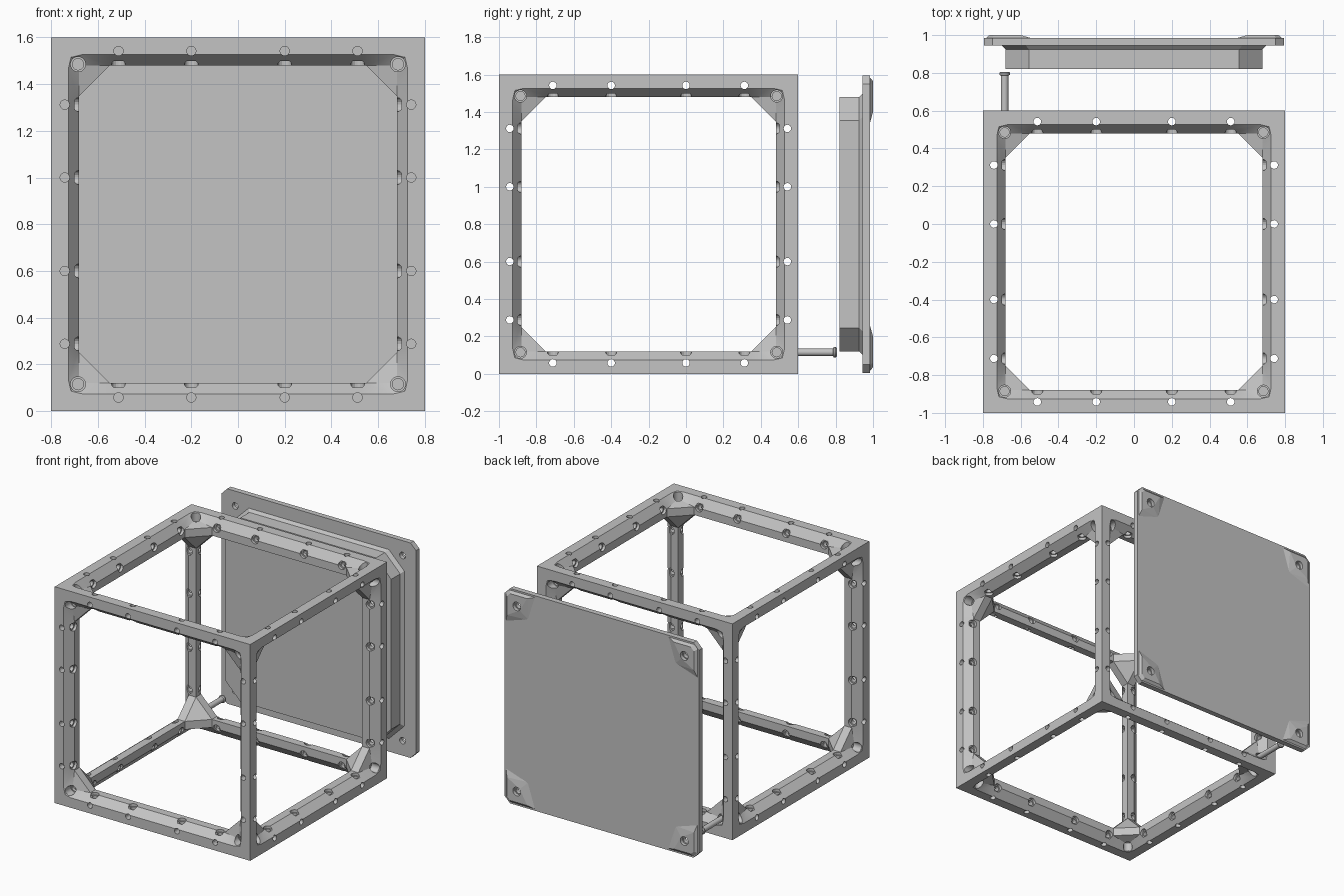
import bpy, bmesh, math
from mathutils import Vector

if "Cube" in bpy.data.objects:
    bpy.data.objects.remove(bpy.data.objects["Cube"])

CENTRE = Vector((0, -0.2, 0.8))      # middle of the open cube frame
grey = bpy.data.materials.new("light_grey")
grey.diffuse_color = (0.55, 0.55, 0.55, 1)
grey.use_nodes = True
grey.node_tree.nodes["Principled BSDF"].inputs["Base Color"].default_value = grey.diffuse_color


def pt(a, b, c, k):
    """Point with c along axis k, a and b along the following two axes."""
    v = Vector((0, 0, 0))
    v[k], v[(k + 1) % 3], v[(k + 2) % 3] = c, a, b
    return v


def hull(bm, pts):
    verts = [bm.verts.new(p) for p in pts]
    r = bmesh.ops.convex_hull(bm, input=verts)
    loose = [v for v in verts if v.is_valid and not v.link_faces]
    bmesh.ops.delete(bm, geom=loose, context='VERTS')


def lathe(bm, a, b, k, rings, n=24):
    """Closed turned solid along axis k; rings are (position, radius)."""
    loops = []
    for c, r in rings:
        loops.append([bm.verts.new(pt(a + r * math.cos(t * math.tau / n),
                                      b + r * math.sin(t * math.tau / n), c, k)) for t in range(n)])
    for p, q in zip(loops, loops[1:]):
        for i in range(n):
            j = (i + 1) % n
            bm.faces.new((p[i], p[j], q[j], q[i]))
    bm.faces.new(loops[0])
    bm.faces.new(loops[-1])


def octagon(h, cut, c, k):
    """Square of half-width h with its corners cut off, at c on axis k."""
    m = h - cut
    return [pt(x * s, y * t, c, k) for s in (1, -1) for t in (1, -1) for x, y in ((h, m), (m, h))]


def square(h, c, k):
    return [pt(h * s, h * t, c, k) for s in (1, -1) for t in (1, -1)]


def make(name, build, helper=False):
    bm = bmesh.new()
    build(bm)
    bmesh.ops.recalc_face_normals(bm, faces=bm.faces[:])
    me = bpy.data.meshes.new(name)
    bm.to_mesh(me)
    bm.free()
    me.materials.append(grey)
    ob = bpy.data.objects.new(name, me)
    ob.location = CENTRE
    ob.hide_render = helper
    bpy.context.collection.objects.link(ob)
    return ob


def cut(ob, cutters):
    """Subtract cutters from ob and bake the result."""
    for c in cutters:
        m = ob.modifiers.new("cut", 'BOOLEAN')
        m.operation, m.solver, m.object = 'DIFFERENCE', 'EXACT', c
    bpy.context.view_layer.update()
    dg = bpy.context.evaluated_depsgraph_get()
    me = bpy.data.meshes.new_from_object(ob.evaluated_get(dg))
    ob.modifiers.clear()
    ob.data = me


def smooth(ob, angle=16):
    ob.data.polygons.foreach_set("use_smooth", [True] * len(ob.data.polygons))
    ob.data.set_sharp_from_angle(angle=math.radians(angle))


S = (1, -1)
IN, OUT, GUS, PIN, BOLT = 0.68, 0.8, 0.13, 0.742, 0.685

# --- cube frame: solid block, hollow inside, window in every side ---
frame = make("cube_frame", lambda bm: hull(bm, square(OUT, OUT, 0) + square(OUT, -OUT, 0)))


def cavity(bm):
    # inner room with braced corners
    hull(bm, [p for k in range(3) for s in S for t in S for u in S
              for p in [pt(IN * s, IN * t, (IN - GUS) * u, k)]])


cutters = [make("cavity_cutter", cavity, True)]
for k in range(3):
    def windows(bm):
        for s in S:
            hull(bm, octagon(IN, GUS, 0.66 * s, k) + octagon(IN, GUS, 0.75 * s, k))

    def chamfers(bm):
        for s in S:
            hull(bm, square(0.765, 0.85 * s, k) + square(IN, 0.765 * s, k) + octagon(IN, GUS, 0.74 * s, k))

    def pin_holes(bm):
        # stepped holes: narrow outside, wider on the inner face
        rings = [(-0.85, 0.02), (-0.7, 0.02), (-0.7, 0.03), (0.7, 0.03), (0.7, 0.02), (0.85, 0.02)]
        for s in S:
            for q in (-0.512, -0.2, 0.2, 0.512):
                lathe(bm, PIN * s, q, k, rings, 16)
                lathe(bm, q, PIN * s, k, rings, 16)

    def bolt_holes(bm):
        for s in S:
            for t in S:
                for u in S:
                    lathe(bm, BOLT * s, BOLT * t, k,
                          [(0.85 * u, 0.032), (0.73 * u, 0.032), (0.73 * u, 0.024), (0.6 * u, 0.024)])

    for nm, f in (("window", windows), ("chamfer", chamfers), ("pin", pin_holes), ("bolt", bolt_holes)):
        cutters.append(make(f"{nm}_cutter_{k}", f, True))
cut(frame, cutters)
smooth(frame)

# --- loose back panel: plate, raised corner pads, plug that fits the window ---
plate = make("panel_plate", lambda bm: hull(bm, octagon(0.795, 0.045, 1.145, 1) + octagon(0.795, 0.045, 1.185, 1)))


def pads(bm):
    base = [(.785, .54), (.54, .785), (.785, .755), (.755, .785), (.6, .6)]
    top = [(.765, .6), (.6, .765), (.765, .74), (.74, .765), (.66, .66)]
    for s in S:
        for t in S:
            hull(bm, [pt(a * s, b * t, 1.183, 1) for a, b in base] +
                 [pt(a * s, b * t, 1.2, 1) for a, b in top])


def panel_holes(bm):
    for s in S:
        for t in S:
            lathe(bm, BOLT * s, BOLT * t, 1, [(1.1, 0.024), (1.175, 0.024), (1.175, 0.032), (1.25, 0.032)])


def plug(bm):
    hull(bm, octagon(IN, 0.125, 1.02, 1) + octagon(IN, 0.125, 1.126, 1))
    hull(bm, octagon(IN, 0.125, 1.125, 1) + octagon(0.7, 0.125, 1.146, 1))


pad = make("panel_corner_pads", pads)
hole = make("panel_hole_cutter", panel_holes, True)
cut(plate, [hole])
cut(pad, [hole])
make("panel_plug", plug)
cutters.append(hole)

# --- bolt sticking out of the lower back corner ---
bolt = make("bolt", lambda bm: lathe(bm, -BOLT, -BOLT, 1, [
    (0.7, 0.02), (0.985, 0.02), (0.99, 0.028), (1.0, 0.028), (1.006, 0.022)]))
smooth(bolt)

for c in cutters:
    bpy.data.objects.remove(c)
